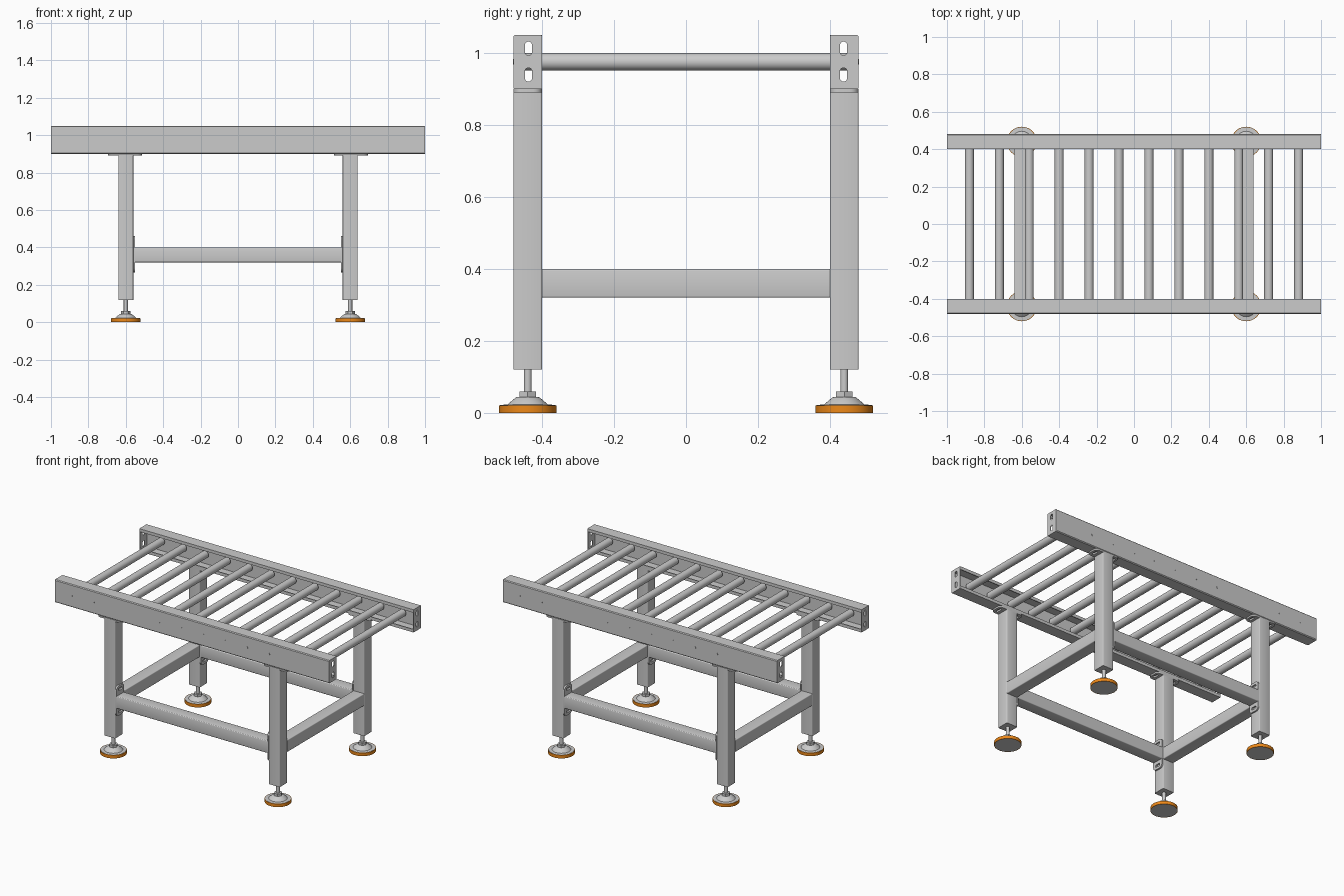
import bpy, bmesh, math
from mathutils import Matrix, Vector

if "Cube" in bpy.data.objects:
    bpy.data.objects.remove(bpy.data.objects["Cube"])

FLAT = Matrix.Identity(4)                     # sheet lying flat, normal z
ACROSS = Matrix(((0, 0, 1, 0), (1, 0, 0, 0),  # sheet in the y-z plane, normal x
                 (0, 1, 0, 0), (0, 0, 0, 1)))


def finish(ob, mirror="", smooth=False):
    if mirror:
        m = ob.modifiers.new("Mirror", 'MIRROR')
        m.use_axis = ['x' in mirror, 'y' in mirror, False]
        m.use_mirror_merge = False
    if smooth:
        bpy.ops.object.select_all(action='DESELECT')
        ob.select_set(True)
        bpy.context.view_layer.objects.active = ob
        bpy.ops.object.shade_smooth_by_angle(angle=math.radians(35))
    return ob


def from_bmesh(name, bm, mirror="", smooth=False):
    bmesh.ops.recalc_face_normals(bm, faces=bm.faces)
    me = bpy.data.meshes.new(name)
    bm.to_mesh(me)
    bm.free()
    ob = bpy.data.objects.new(name, me)
    bpy.context.collection.objects.link(ob)
    return finish(ob, mirror, smooth)


def rounded(cx, cy, w, h, r, n=6):
    """Rounded rectangle outline; r = half the width gives a slot."""
    pts = []
    for k, (sx, sy) in enumerate(((1, 1), (-1, 1), (-1, -1), (1, -1))):
        for i in range(n + 1):
            a = math.pi / 2 * (k + i / n)
            pts.append((cx + sx * (w / 2 - r) + r * math.cos(a),
                        cy + sy * (h / 2 - r) + r * math.sin(a)))
    return pts


def sheet(name, loops, thickness, orient, offset, mirror):
    """Extruded outline; inner loops become holes."""
    cu = bpy.data.curves.new(name, 'CURVE')
    cu.dimensions = '2D'
    cu.fill_mode = 'BOTH'
    cu.extrude = thickness / 2
    for loop in loops:
        sp = cu.splines.new('POLY')
        sp.points.add(len(loop) - 1)
        for p, (x, y) in zip(sp.points, loop):
            p.co = (x, y, 0, 1)
        sp.use_cyclic_u = True
    tmp = bpy.data.objects.new(name + "_outline", cu)
    bpy.context.collection.objects.link(tmp)
    me = bpy.data.meshes.new_from_object(
        tmp.evaluated_get(bpy.context.evaluated_depsgraph_get()))
    bpy.data.objects.remove(tmp)
    bm = bmesh.new()
    bm.from_mesh(me)
    bpy.data.meshes.remove(me)
    bmesh.ops.remove_doubles(bm, verts=bm.verts, dist=1e-5)
    bm.transform(Matrix.Translation(offset) @ orient)
    return from_bmesh(name, bm, mirror, True)


def box(name, lo, hi, mirror, axis):
    """Square tube with its long edges (along axis) slightly rounded."""
    lo, hi = Vector(lo), Vector(hi)
    bm = bmesh.new()
    bmesh.ops.create_cube(bm, size=1)
    bm.transform(Matrix.Translation((lo + hi) / 2) @ Matrix.Diagonal((*(hi - lo), 1)))
    edges = [e for e in bm.edges
             if abs((e.verts[0].co - e.verts[1].co).normalized()[axis]) > 0.9]
    bmesh.ops.bevel(bm, geom=edges, offset=0.005, segments=3, profile=0.5, affect='EDGES')
    return from_bmesh(name, bm, mirror, True)


def lathe(name, profile, center, mirror, segs=40, orient=FLAT, closed=False):
    """Revolve (radius, height) points about z."""
    bm = bmesh.new()
    rings = [[bm.verts.new((r * math.cos(2 * math.pi * i / segs),
                            r * math.sin(2 * math.pi * i / segs), z))
              for i in range(segs)] for r, z in profile]
    pairs = list(zip(rings, rings[1:]))
    if closed:
        pairs.append((rings[-1], rings[0]))
    else:
        bm.faces.new(rings[0])
        bm.faces.new(rings[-1])
    for a, b in pairs:
        for i in range(segs):
            j = (i + 1) % segs
            bm.faces.new((a[i], a[j], b[j], b[i]))
    bm.transform(Matrix.Translation(center) @ orient)
    return from_bmesh(name, bm, mirror, segs > 6)


# Side rails: lipped channels opening inwards
t = 0.006
channel = [(0.40, 0.90), (0.475, 0.90), (0.48, 0.905), (0.48, 1.045), (0.475, 1.05),
           (0.40, 1.05), (0.40, 1.03), (0.40 + t, 1.03), (0.40 + t, 1.05 - t),
           (0.48 - t, 1.05 - t), (0.48 - t, 0.90 + t), (0.40 + t, 0.90 + t),
           (0.40 + t, 0.92), (0.40, 0.92)]
sheet("side_rail", [channel], 1.99, ACROSS, (0, 0, 0), "y")

# Slotted plates closing the rail ends
sheet("rail_end_plate",
      [rounded(0.44, 0.975, 0.08, 0.15, 0.005),
       rounded(0.438, 0.94, 0.02, 0.038, 0.0099),
       rounded(0.438, 1.013, 0.02, 0.038, 0.0099)],
      0.005, ACROSS, (0.9975, 0, 0), "xy")

# Rollers with axles reaching through the rail webs
ALONG_Y = Matrix.Rotation(math.pi / 2, 4, 'X')
for i in range(12):
    lathe(f"roller_{i + 1}",
          [(0.008, -0.481), (0.008, -0.46), (0.024, -0.46), (0.024, 0.46),
           (0.008, 0.46), (0.008, 0.481)],
          (-0.88 + 0.16 * i, 0, 0.976), "", 32, ALONG_Y)

# Legs and lower frame
box("leg", (0.56, 0.40, 0.12), (0.64, 0.48, 0.89), "xy", 2)
box("end_crossbar", (0.56, -0.40, 0.32), (0.64, 0.40, 0.40), "x", 1)
box("long_stretcher", (-0.55, 0.40, 0.32), (0.55, 0.48, 0.40), "y", 0)

# Slotted mounting flanges: leg to rail, stretcher to leg
sheet("leg_top_flange",
      [rounded(0.604, 0.44, 0.18, 0.08, 0.025),
       rounded(0.535, 0.44, 0.016, 0.04, 0.0079),
       rounded(0.669, 0.44, 0.016, 0.04, 0.0079)],
      0.01, FLAT, (0, 0, 0.895), "xy")
sheet("stretcher_flange",
      [rounded(0.44, 0.363, 0.08, 0.196, 0.025),
       rounded(0.44, 0.29, 0.04, 0.016, 0.0079),
       rounded(0.44, 0.436, 0.04, 0.016, 0.0079)],
      0.01, ACROSS, (0.555, 0, 0), "xy")

# Levelling feet
foot = (0.6, 0.44, 0)
rim = lathe("foot_rim", [(0.077, 0), (0.08, 0), (0.08, 0.021), (0.077, 0.021)],
            foot, "xy", 48, closed=True)
orange = bpy.data.materials.new("orange_rubber")
orange.diffuse_color = (0.85, 0.25, 0.01, 1)
orange.use_nodes = True
orange.node_tree.nodes["Principled BSDF"].inputs["Base Color"].default_value = orange.diffuse_color
rim.data.materials.append(orange)
lathe("foot_plate", [(0.077, 0), (0.077, 0.022), (0.056, 0.023), (0.053, 0.026),
                     (0.034, 0.042), (0.03, 0.044)], foot, "xy", 48)
lathe("foot_nut", [(0.026, 0.043), (0.026, 0.06)], foot, "xy", 6)
lathe("foot_stem", [(0.011, 0.043), (0.011, 0.125)], foot, "xy", 24)
